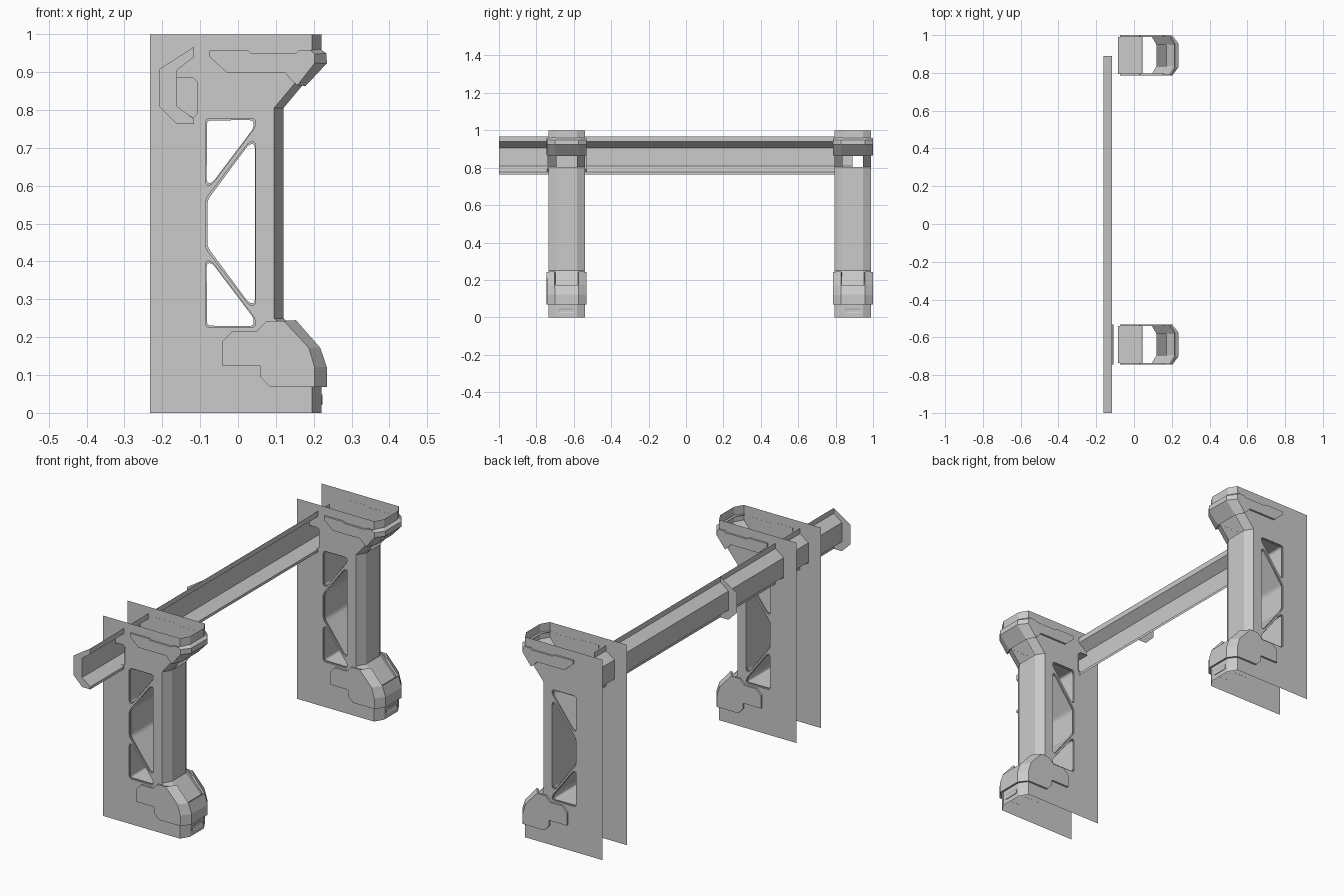
import bpy, bmesh
from mathutils import Vector

if "Cube" in bpy.data.objects:
    bpy.data.objects.remove(bpy.data.objects["Cube"])

HALF, STRIP = 0.0975, 0.055      # pillar half width, half width of the front strip


def finish(bm, name, solid=0):
    bmesh.ops.remove_doubles(bm, verts=bm.verts[:], dist=1e-5)
    bmesh.ops.recalc_face_normals(bm, faces=bm.faces[:])
    me = bpy.data.meshes.new(name)
    bm.to_mesh(me)
    bm.free()
    ob = bpy.data.objects.new(name, me)
    bpy.context.collection.objects.link(ob)
    if solid:
        m = ob.modifiers.new("thickness", 'SOLIDIFY')
        m.thickness, m.offset = solid, 0
    return ob


def rounded(pts, r=0.014, n=4):
    out = []
    pts = [Vector(p) for p in pts]
    for i, p in enumerate(pts):
        a, b = pts[i - 1] - p, pts[(i + 1) % len(pts)] - p
        a = p + a.normalized() * min(r, a.length * .45)
        b = p + b.normalized() * min(r, b.length * .45)
        for k in range(n + 1):
            t = k / n
            out.append(a * (1 - t) ** 2 + p * 2 * t * (1 - t) + b * t * t)
    return out


def sheet(bm, loops, y):
    """Flat sheet in the xz plane; every loop after the first is a hole."""
    edges = []
    for lp in loops:
        vs = [bm.verts.new((p[0], y, p[1])) for p in lp]
        edges += [bm.edges.new((vs[i - 1], vs[i])) for i in range(len(vs))]
    bmesh.ops.triangle_fill(bm, use_beauty=True, edges=edges, normal=(0, 1, 0))


def tunnel(bm, lp, y0, y1, skip=()):
    for i in range(len(lp)):
        if i in skip:
            continue
        a, b = lp[i - 1], lp[i]
        bm.faces.new([bm.verts.new(c) for c in
                      ((a[0], y0, a[1]), (b[0], y0, b[1]), (b[0], y1, b[1]), (a[0], y1, a[1]))])


def front(bm, chain, yc, h, s, gaps=()):
    """Chamfered front wrap along (side x, front x, z) stations."""
    for i in range(len(chain) - 1):
        rows = [[(a, yc - h, z), (f, yc - s, z), (f, yc + s, z), (a, yc + h, z)]
                for a, f, z in chain[i:i + 2]]
        for k in range(3):
            if k == 1 and i in gaps:
                continue
            bm.faces.new([bm.verts.new(c) for c in
                          (rows[0][k], rows[0][k + 1], rows[1][k + 1], rows[1][k])])


# Shared outlines
body = [(.195, .22, 0), (.195, .22, .12), (.18, .2, .165), (.095, .12, .25),
        (.095, .12, .805), (.195, .22, .925), (.195, .22, 1)]
upper = [(-.086, .778), (.046, .778), (.046, .755), (-.07, .602), (-.086, .602)]
middle = [(.046, .716), (.03, .716), (-.086, .565), (-.086, .435), (.03, .284), (.046, .284)]
windows = [rounded(w) for w in (upper, middle, [(x, 1 - z + .003) for x, z in upper])]
beam_hole = [(-.161, .805), (-.161, .885), (-.118, .885), (-.108, .875), (-.108, .79), (-.118, .78)]

low_chain = [(.2, .23, .068), (.2, .23, .12), (.185, .213, .17), (.12, .15, .242)]
low_back = [(.075, .242), (.05, .216), (-.015, .216), (-.042, .188), (-.042, .125),
            (.058, .125), (.058, .095), (.085, .068)]
top_chain = [(.155, .175, .867), (.2, .23, .925), (.2, .23, .947), (.19, .215, .957)]
top_back = [(.16, .957), (.153, .95), (.035, .95), (.028, .957), (-.075, .957),
            (-.075, .94), (-.028, .898), (.125, .898), (.14, .88)]


def collar(name, chain, back, yc, gaps=()):
    bm = bmesh.new()
    lp = [(a, z) for a, f, z in chain] + back
    for s in (-1, 1):
        sheet(bm, [lp], yc + s * .102)
    front(bm, chain, yc, .102, .062, gaps)
    finish(bm, name, .01)


for tag, yc in (("near", -.638), ("far", .8925)):
    # Pillar shell: two side sheets, window tunnels and chamfered front
    bm = bmesh.new()
    outline = [(-.232, 0)] + [(a, z) for a, f, z in body] + [(-.232, 1)]
    for s in (-1, 1):
        holes = windows + ([] if tag == "far" and s > 0 else [beam_hole])
        sheet(bm, [outline] + holes, yc + s * HALF)
    for w in windows:
        tunnel(bm, w, yc - HALF, yc + HALF)
    if tag == "near":
        tunnel(bm, beam_hole, yc - .105, yc + .105, skip=(0, 1))
    front(bm, body, yc, HALF, STRIP, gaps=(4,))
    finish(bm, tag + "_pillar")

    # Raised window frames on both sides
    bm = bmesh.new()
    for w in windows:
        c = sum(w, Vector((0, 0))) / len(w)
        inner = [p + (c - p).normalized() * .006 for p in w]
        for s in (-1, 1):
            sheet(bm, [w, inner], yc + s * (HALF - .006))
    finish(bm, tag + "_window_frames")

    # Wrapped collars at foot and head
    collar(tag + "_foot_collar", low_chain, low_back, yc, gaps=(2,))
    collar(tag + "_head_collar", top_chain, top_back, yc)

    # Rounded slot plate at the foot
    bm = bmesh.new()
    for r, x in ((0, .223), (.006, .2205)):
        pts = rounded([(-.042 + r, .022 + r), (.042 - r, .022 + r),
                       (.042 - r, .048 - r), (-.042 + r, .048 - r)], .01)
        if r == 0:
            outer = [bm.verts.new((x, yc + p.x, p.y)) for p in pts]
            base = [bm.verts.new((.22, yc + p.x, p.y)) for p in pts]
        else:
            inner = [bm.verts.new((x, yc + p.x, p.y)) for p in pts]
    for a, b in ((base, outer), (outer, inner)):
        for i in range(len(a)):
            bm.faces.new((a[i - 1], a[i], b[i], b[i - 1]))
    bm.faces.new(inner)
    finish(bm, tag + "_foot_slot")

# Long channel beam in two lengths plus a stub inside the far pillar
section = [(-.116, .967), (-.116, .94), (-.161, .906), (-.161, .81), (-.116, .776), (-.116, .763)]
flange = [(-.116, .967), (-.208, .908), (-.208, .81), (-.161, .763), (-.116, .763),
          (-.116, .776), (-.161, .81), (-.161, .906), (-.116, .94)]
for name, y0, y1 in (("near_beam", -1, -.105), ("far_beam", -.105, .79), ("beam_stub", .79, .89)):
    bm = bmesh.new()
    tunnel(bm, section, y0, y1, skip=(0,))
    sheet(bm, [flange], y0)
    finish(bm, name)
